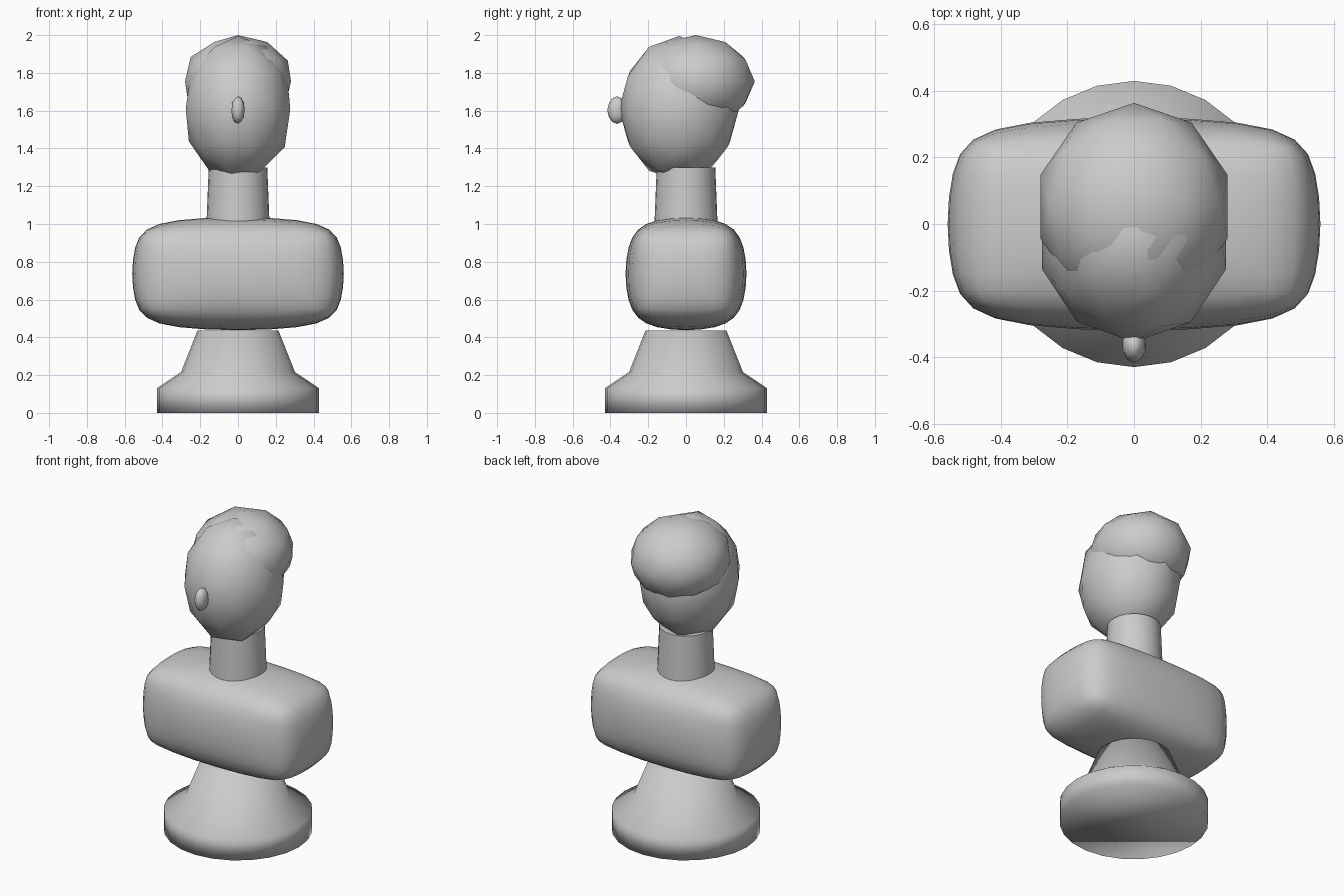
import bpy, bmesh, math

if "Cube" in bpy.data.objects:
    bpy.data.objects.remove(bpy.data.objects["Cube"])


def ellipsoid(name, center, radii):
    # low-poly icosphere stretched to an ellipsoid, smooth shaded
    bpy.ops.mesh.primitive_ico_sphere_add(subdivisions=2, radius=1)
    ob = bpy.context.object
    ob.name = name
    for v in ob.data.vertices:
        v.co = [c + r * k for c, r, k in zip(center, radii, v.co)]
    bpy.ops.object.shade_smooth()
    return ob


def lathe(name, profile, sides=24):
    # closed turned shape from (radius, z) pairs, bottom to top
    bm = bmesh.new()
    rings = [[bm.verts.new((r * math.sin(2 * math.pi * i / sides),
                            r * math.cos(2 * math.pi * i / sides), z))
              for i in range(sides)] for r, z in profile]
    for a, b in zip(rings, rings[1:]):
        for i in range(sides):
            j = (i + 1) % sides
            bm.faces.new((a[i], a[j], b[j], b[i]))
    bm.faces.new(rings[0])
    bm.faces.new(rings[-1])
    bmesh.ops.recalc_face_normals(bm, faces=bm.faces)
    me = bpy.data.meshes.new(name)
    bm.to_mesh(me)
    bm.free()
    ob = bpy.data.objects.new(name, me)
    bpy.context.collection.objects.link(ob)
    for p in me.polygons:
        p.use_smooth = True
    return ob


# pedestal
lathe("pedestal", [(0.43, 0), (0.43, 0.13), (0.302, 0.215), (0.215, 0.435)])

# torso: bevelled box softened by subdivision
bpy.ops.mesh.primitive_cube_add(size=2)
torso = bpy.context.object
torso.name = "torso"
for v in torso.data.vertices:
    v.co = (v.co.x * 0.571, v.co.y * 0.331, v.co.z * 0.31 + 0.737)
bevel = torso.modifiers.new("bevel", 'BEVEL')
bevel.width = 0.135
bevel.segments = 1
subsurf = torso.modifiers.new("subsurf", 'SUBSURF')
subsurf.levels = subsurf.render_levels = 2
bpy.ops.object.shade_smooth()

# neck
neck = lathe("neck", [(0.168, 0.98), (0.155, 1.30)])
bpy.ops.object.select_all(action='DESELECT')
neck.select_set(True)
bpy.context.view_layer.objects.active = neck
bpy.ops.object.shade_smooth_by_angle(angle=math.radians(40))

# head, hair and nose
ellipsoid("head", (0, -0.037, 1.61), (0.291, 0.318, 0.385))
ellipsoid("hair", (0, 0.052, 1.755), (0.295, 0.312, 0.245))
ellipsoid("nose", (0, -0.365, 1.603), (0.036, 0.052, 0.073))
